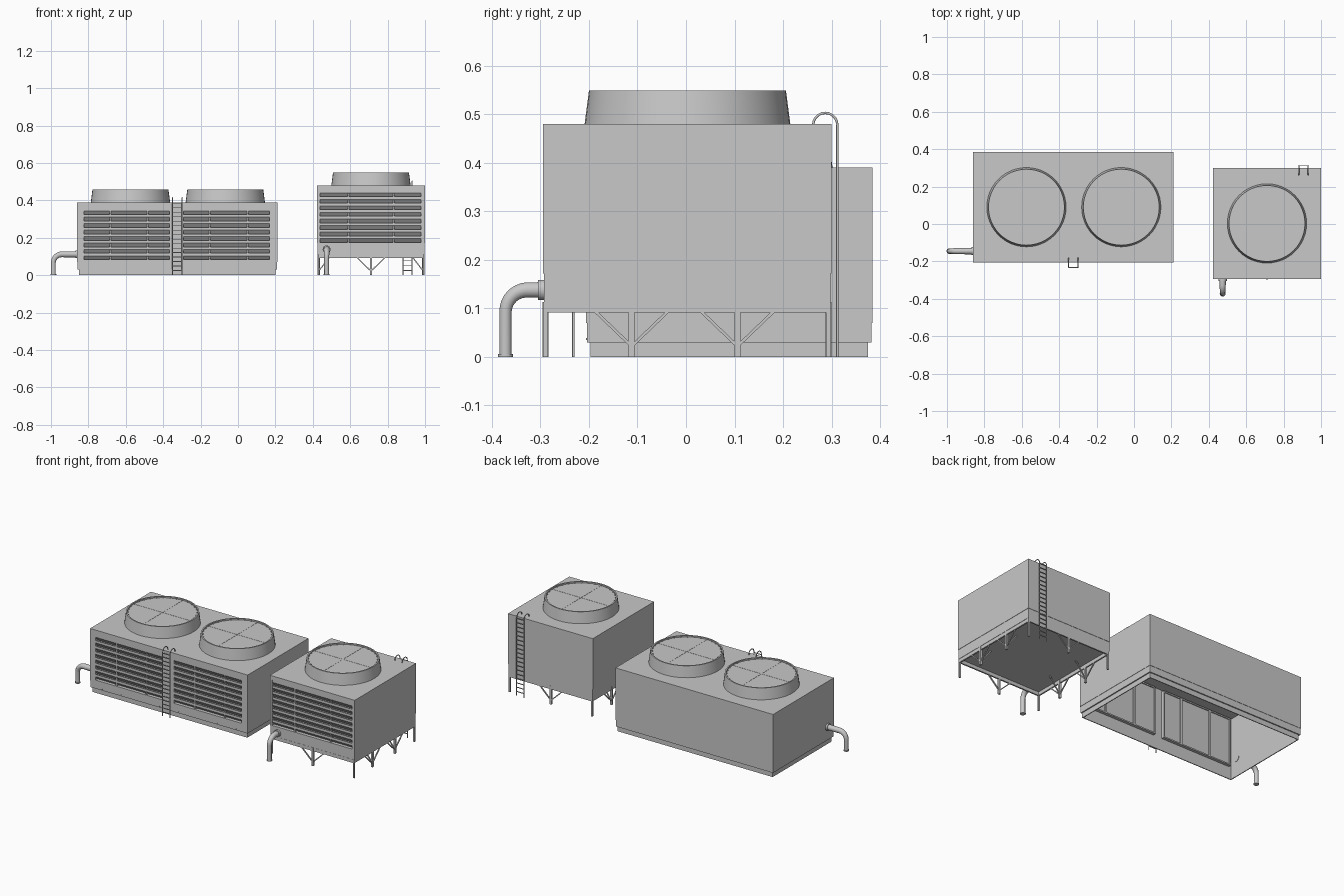
import bpy, bmesh, math
from mathutils import Vector

if "Cube" in bpy.data.objects:
    bpy.data.objects.remove(bpy.data.objects["Cube"], do_unlink=True)

GREY = bpy.data.materials.new("galvanised grey")
GREY.use_nodes = True
GREY.diffuse_color = (0.58, 0.58, 0.58, 1)
GREY.node_tree.nodes["Principled BSDF"].inputs["Base Color"].default_value = GREY.diffuse_color


def finish(name, bm, smooth=False):
    bmesh.ops.recalc_face_normals(bm, faces=bm.faces)
    mesh = bpy.data.meshes.new(name)
    bm.to_mesh(mesh)
    bm.free()
    ob = bpy.data.objects.new(name, mesh)
    bpy.context.collection.objects.link(ob)
    mesh.materials.append(GREY)
    if smooth:
        bpy.ops.object.select_all(action="DESELECT")
        ob.select_set(True)
        bpy.context.view_layer.objects.active = ob
        bpy.ops.object.shade_smooth_by_angle(angle=math.radians(35))
    return ob


def add_box(bm, x, y, z):
    for v in bmesh.ops.create_cube(bm, size=1)["verts"]:
        for i, (lo, hi) in enumerate((x, y, z)):
            v.co[i] = lo + (v.co[i] + 0.5) * (hi - lo)


def box(name, x, y, z):
    bm = bmesh.new()
    add_box(bm, x, y, z)
    return finish(name, bm)


def add_bar(bm, a, b, w):
    """Square bar between two points."""
    a, b = Vector(a), Vector(b)
    rot = (b - a).to_track_quat("Z", "Y")
    for v in bmesh.ops.create_cube(bm, size=1)["verts"]:
        v.co = (a + b) / 2 + rot @ Vector((v.co.x * w, v.co.y * w, v.co.z * (b - a).length))


def tube(name, paths, radius, taper=1):
    """Round tube along each path, thinning to taper times the radius."""
    cu = bpy.data.curves.new(name, "CURVE")
    cu.dimensions = "3D"
    cu.bevel_depth = radius
    cu.bevel_resolution = 3
    cu.use_fill_caps = True
    for path in paths:
        sp = cu.splines.new("POLY")
        sp.points.add(len(path) - 1)
        for i, (p, co) in enumerate(zip(sp.points, path)):
            p.co = (*co, 1)
            p.radius = 1 + (taper - 1) * min(1, i / (len(path) - 2))
        sp.use_smooth = True
    cu.materials.append(GREY)
    ob = bpy.data.objects.new(name, cu)
    bpy.context.collection.objects.link(ob)


def lathe(name, profile, centre, steps=48):
    """Spin a radius/height profile about a vertical axis."""
    bm = bmesh.new()
    vs = [bm.verts.new((r, 0, z)) for r, z in profile]
    es = [bm.edges.new((vs[i], vs[i + 1])) for i in range(len(vs) - 1)]
    bmesh.ops.spin(bm, geom=vs + es, cent=(0, 0, 0), axis=(0, 0, 1),
                   angle=math.tau, steps=steps)
    bmesh.ops.remove_doubles(bm, verts=bm.verts, dist=1e-5)
    bmesh.ops.translate(bm, verts=bm.verts, vec=centre)
    return finish(name, bm, smooth=True)


def fan_stack(name, x, y, z):
    h = 0.069
    lathe(name + "_stack", [(0.212, 0), (0.203, h), (0.195, h), (0.195, h - 0.008), (0, h - 0.008)],
          (x, y, z))
    # Thin cross bars and rim clips over the guard
    bm = bmesh.new()
    low = z + h - 0.009
    for dx, dy in ((0.195, 0.0012), (0.0012, 0.195)):
        add_box(bm, (x - dx, x + dx), (y - dy, y + dy), (low, low + 0.002))
    for i in range(32):
        a = math.tau * i / 32
        cx, cy = x + 0.193 * math.cos(a), y + 0.193 * math.sin(a)
        add_box(bm, (cx - 0.003, cx + 0.003), (cy - 0.003, cy + 0.003), (low, low + 0.005))
    finish(name + "_guard_bars", bm)


def cut(body, x, y, z):
    cutter = box("opening_cutter", x, y, z)
    cutter.hide_render = True
    cutter.hide_viewport = True
    cutter.display_type = "WIRE"
    mod = body.modifiers.new("opening", "BOOLEAN")
    mod.object = cutter
    mod.solver = "EXACT"


def louvre(name, x, y, z, mullions, count=8):
    """Lipped slats sloping down and inward, crossed by upright mullions."""
    box(name + "_backing", x, (y + 0.022, y + 0.026), z)
    bm = bmesh.new()
    pitch = (z[1] - z[0]) / count
    for i in range(count):
        low = z[0] + i * pitch
        top, lip, toe = low + pitch, low + pitch * 0.56, max(low - 0.004, z[0])
        profile = [(0.002, top), (0.002, lip), (0.02, toe), (0.022, toe),
                   (0.004, lip + 0.001), (0.004, top)]
        ends = [[bm.verts.new((sx, y + dy, pz)) for dy, pz in profile] for sx in x]
        bm.faces.new(ends[0])
        bm.faces.new(ends[1])
        for k in range(6):
            n = (k + 1) % 6
            bm.faces.new((ends[0][k], ends[0][n], ends[1][n], ends[1][k]))
    finish(name + "_slats", bm)
    bm = bmesh.new()
    for m in mullions:
        add_box(bm, (m - 0.004, m + 0.004), (y + 0.003, y + 0.022), z)
    finish(name + "_mullions", bm)


def ladder(name, x, rail, out, top, rungs):
    """Ladder beside a wall; out is -1 for the front and 1 for the back."""
    r = 0.025
    paths = []
    for sx in x:
        arc = [(sx, rail - out * r * (1 - math.cos(a)), top + r * math.sin(a))
               for a in (math.pi * i / 10 for i in range(11))]
        paths.append([(sx, rail, 0)] + arc + [(sx, arc[-1][1], top - 0.01)])
    tube(name + "_rails", paths, 0.0026)
    bm = bmesh.new()
    for i in range(rungs):
        z = 0.025 + i * (top - 0.03) / (rungs - 1)
        add_box(bm, x, (rail - 0.002, rail + 0.002), (z - 0.002, z + 0.002))
    finish(name + "_rungs", bm)


def drain_pipe(name, start, direction, reach, bend=0.045):
    """Outlet leaving a wall, turning down to the ground."""
    s, d = Vector(start), Vector(direction)
    up = Vector((0, 0, 1))
    hub = s + d * (reach - bend) - up * bend
    arc = [hub + d * bend * math.sin(a) + up * bend * math.cos(a)
           for a in (math.pi / 2 * i / 8 for i in range(9))]
    foot = s + d * reach - up * s.z
    tube(name, [[s - d * 0.01] + arc + [foot]], 0.017, 0.77)
    tube(name + "_wall_flange", [[s - d * 0.016, s, s + d * 0.010]], 0.022)
    tube(name + "_foot_flange", [[foot, foot + up * 0.003, foot + up * 0.006]], 0.016)


# Wide twin-fan unit: hollow casing, lower rim and inset plinth
wx, wy = (-0.86, 0.21), (-0.206, 0.384)
t = 0.014


def hollow_part(name, inset, z, ceiling):
    part = box(name, (wx[0] + inset, wx[1] - inset), (wy[0] + inset, wy[1] - inset), z)
    cut(part, (wx[0] + t, wx[1] - t), (wy[0] + t, wy[1] - t), (-0.1, ceiling))
    return part


casing = hollow_part("wide_casing", 0, (0.07, 0.39), 0.376)
hollow_part("wide_rim", 0.002, (0.03, 0.07), 0.5)
hollow_part("wide_plinth", 0.009, (0, 0.03), 0.5)

# Twin louvre banks, each housed in a frame standing proud inside
for side, x0, fan_x in (("right", -0.824, -0.575), ("left", -0.291, -0.068)):
    x1, zs = x0 + 0.459, (0.083, 0.36)
    cut(casing, (x0, x1), (wy[0] - 0.05, wy[0] + 0.05), zs)
    posts = [x0 + 0.14, x0 + 0.342]
    louvre("wide_louvre_" + side, (x0, x1), wy[0], zs, posts)
    inner = (wy[0] + t - 0.002, wy[0] + 0.032)
    bm = bmesh.new()
    for p in (x0 - 0.004, x1 + 0.004):
        add_box(bm, (p - 0.004, p + 0.004), inner, zs)
    for p in posts:
        add_box(bm, (p - 0.006, p + 0.006), (wy[0] + 0.025, inner[1]), zs)
    for z in (zs[0] - 0.008, zs[1]):
        add_box(bm, (x0 - 0.008, x1 + 0.008), inner, (z, z + 0.008))
    finish("wide_inner_frame_" + side, bm)
    fan_stack("wide_fan_" + side, fan_x, 0.09, 0.39)

# Bolt heads along the wide unit's foot
bm = bmesh.new()
for i in range(8):
    bx = -0.78 + i * 0.13
    add_box(bm, (bx - 0.002, bx + 0.002), (wy[0], wy[0] + 0.003), (0.035, 0.039))
finish("wide_bolts", bm)
ladder("wide_ladder", (-0.349, -0.299), -0.232, -1, 0.39, 16)
drain_pipe("wide_drain", (wx[0], -0.145, 0.112), (-1, 0, 0), 0.127)

# Single-fan tower: casing, basin and support frame
nx, ny = (0.423, 0.999), (-0.295, 0.30)
tower = box("tower_casing", nx, ny, (0.172, 0.48))
box("tower_basin", (nx[0] + 0.002, nx[1] - 0.002), (ny[0] + 0.002, ny[1] - 0.002), (0.113, 0.172))
bm = bmesh.new()
fx, fy = (nx[0] + 0.004, nx[1] - 0.004), (ny[0] + 0.001, ny[1] - 0.002)
w = 0.009
for y0 in (fy[0], fy[1] - w):
    add_box(bm, fx, (y0, y0 + w), (0.092, 0.113))
for x0 in (fx[0], fx[1] - w):
    add_box(bm, (x0, x0 + w), fy, (0.092, 0.113))
finish("tower_frame", bm)
span, zs = (0.438, 0.979), (0.176, 0.455)
cut(tower, span, (ny[0] - 0.05, ny[0] + 0.026), zs)
louvre("tower_louvre", span, ny[0], zs, (0.59, 0.832))
fan_stack("tower_fan", 0.711, 0.003, 0.48)
ladder("tower_ladder", (0.881, 0.931), 0.312, 1, 0.478, 18)
drain_pipe("tower_drain", (0.474, ny[0], 0.138), (0, -1, 0), 0.077)

# Tower legs with V braces on the middle posts
legs, braces = bmesh.new(), bmesh.new()
ex = (fx[0] + w / 2, fx[1] - w / 2)
ey = (fy[0] + w / 2, fy[1] - w / 2)
for x in ex:
    for y in ey:
        add_bar(legs, (x, y, 0), (x, y, 0.1), w)
    inward = 0.07 if x < 0.7 else -0.07
    for y in (-0.112, 0.106):
        add_bar(legs, (x, y, 0), (x, y, 0.113), 0.012)
        for dy in (-0.075, 0.075):
            add_bar(braces, (x, y, 0.022), (x, y + dy, 0.094), 0.006)
        add_bar(braces, (x, y, 0.022), (x + inward, y, 0.113), 0.006)
for y in ey:
    add_bar(legs, (0.711, y, 0), (0.711, y, 0.113), 0.012)
    for dx in (-0.075, 0.075):
        add_bar(braces, (0.711, y, 0.022), (0.711 + dx, y, 0.094), 0.006)
finish("tower_legs", legs)
finish("tower_braces", braces)
